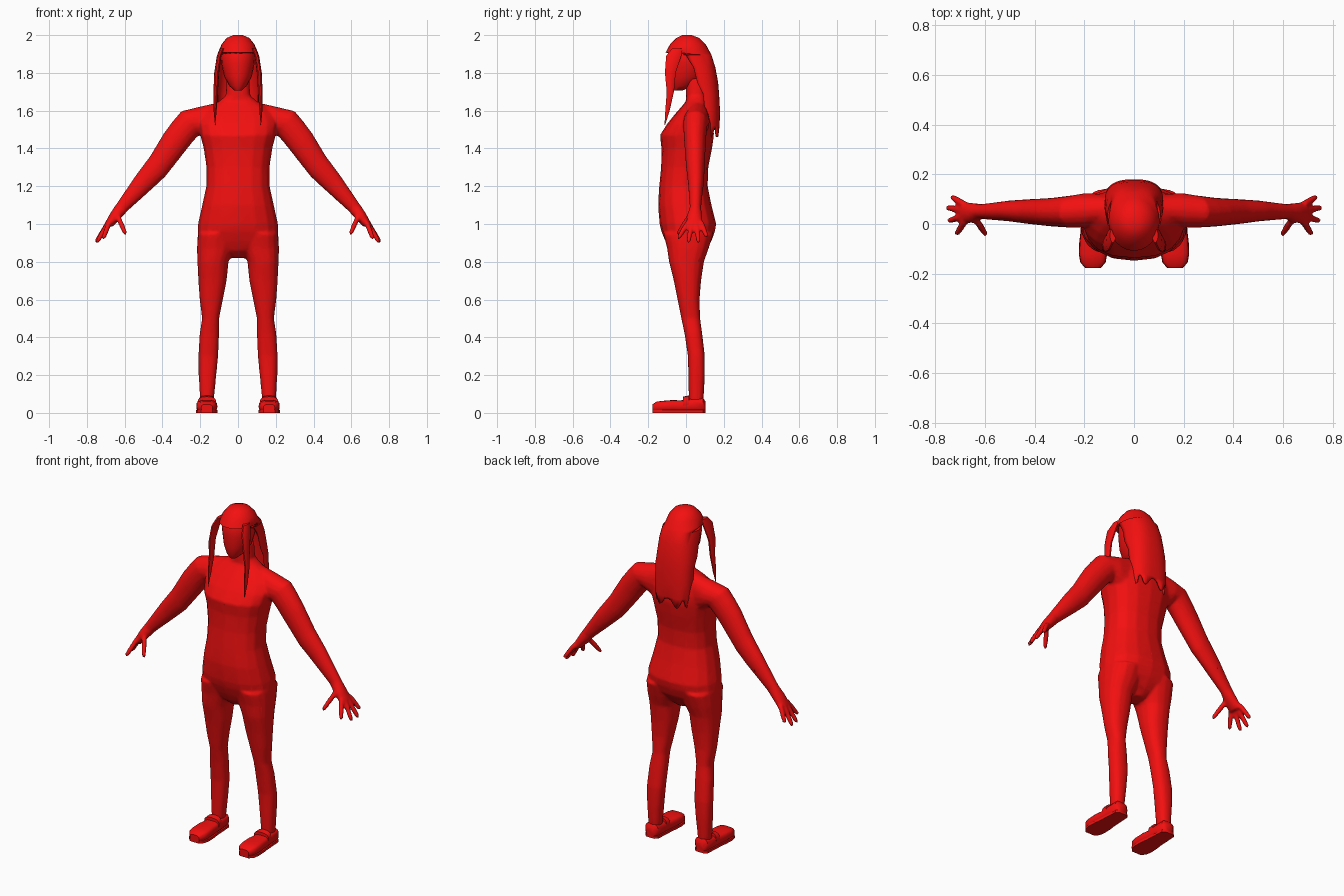
import bpy, bmesh
from math import sin, cos, pi, radians
from mathutils import Vector as V

red = bpy.data.materials.new("red")
red.diffuse_color = (0.9, 0.005, 0.005, 1)


def power(a, p):
    return abs(a) ** p * (1 if a >= 0 else -1)


def ring(c, u, v, n=16, p=0.85):
    """Rounded cross-section about c with half-axes u and v."""
    return [V(c) + V(u) * power(cos(2 * pi * i / n), p) + V(v) * power(sin(2 * pi * i / n), p)
            for i in range(n)]


def flat_ring(z, x0, x1, y0, y1, n=16, p=0.85):
    return ring(((x0 + x1) / 2, (y0 + y1) / 2, z), ((x1 - x0) / 2, 0, 0), (0, (y1 - y0) / 2, 0), n, p)


def loft(bm, rings, closed=True, caps=True, side=1):
    rows = [[bm.verts.new((side * c.x, c.y, c.z)) for c in r] for r in rings]
    n = len(rows[0])
    for a, b in zip(rows, rows[1:]):
        for i in range(n if closed else n - 1):
            j = (i + 1) % n
            bm.faces.new((a[i], a[j], b[j], b[i]))
    if caps:
        bm.faces.new(rows[0])
        bm.faces.new(rows[-1])


def tube(bm, a, b, r0, r1, side=1, n=8):
    a, b = V(a), V(b)
    d = (b - a).normalized()
    u = d.orthogonal().normalized()
    v = d.cross(u)
    parts = [(0, r0), (0.55, r0), (0.9, r1), (1, r1 * 0.5)]
    loft(bm, [ring(a.lerp(b, t), u * r, v * r, n, 1) for t, r in parts], side=side)


def finish(name, bm, mirror=False):
    bmesh.ops.recalc_face_normals(bm, faces=bm.faces)
    me = bpy.data.meshes.new(name)
    bm.to_mesh(me)
    bm.free()
    me.materials.append(red)
    ob = bpy.data.objects.new(name, me)
    bpy.context.collection.objects.link(ob)
    bpy.ops.object.select_all(action='DESELECT')
    bpy.context.view_layer.objects.active = ob
    ob.select_set(True)
    bpy.ops.object.shade_smooth_by_angle(angle=radians(45))
    if mirror:
        ob.modifiers.new("mirror", 'MIRROR')
    return ob


# Body: torso and neck (z, half width, front y, back y)
bm = bmesh.new()
torso = [(0.82, 0.04, -0.04, 0.06), (0.86, 0.10, -0.085, 0.10), (0.91, 0.19, -0.11, 0.135),
         (0.96, 0.214, -0.13, 0.153), (1.0, 0.212, -0.14, 0.16), (1.1, 0.19, -0.148, 0.135),
         (1.2, 0.168, -0.142, 0.115), (1.3, 0.167, -0.132, 0.118), (1.4, 0.182, -0.13, 0.138),
         (1.47, 0.20, -0.138, 0.148), (1.53, 0.21, -0.10, 0.145), (1.58, 0.19, -0.06, 0.135),
         (1.62, 0.15, -0.025, 0.12), (1.65, 0.10, 0, 0.11), (1.68, 0.065, 0, 0.105), (1.77, 0.06, 0, 0.10)]
loft(bm, [flat_ring(z, -w, w, a, b) for z, w, a, b in torso])

# Legs (z, inner x, outer x, front y, back y)
legs = [(0.95, 0.01, 0.213, -0.12, 0.145), (0.87, 0.02, 0.217, -0.10, 0.12), (0.8, 0.05, 0.215, -0.09, 0.095),
        (0.7, 0.06, 0.21, -0.065, 0.08), (0.6, 0.08, 0.203, -0.045, 0.072), (0.5, 0.10, 0.19, -0.025, 0.075),
        (0.42, 0.10, 0.203, -0.008, 0.086), (0.3, 0.105, 0.21, 0.01, 0.10), (0.2, 0.115, 0.208, 0.012, 0.10),
        (0.05, 0.13, 0.2, 0.015, 0.092)]
# Arms and palms (upper x, z, lower x, z, front y, back y)
arms = [(0.10, 1.645, 0.12, 1.42, 0, 0.12), (0.20, 1.622, 0.19, 1.46, -0.015, 0.125),
        (0.30, 1.598, 0.205, 1.472, -0.015, 0.115), (0.345, 1.545, 0.24, 1.435, -0.013, 0.11),
        (0.39, 1.485, 0.275, 1.39, -0.01, 0.105), (0.465, 1.36, 0.385, 1.25, 0, 0.10),
        (0.54, 1.26, 0.455, 1.185, 0.01, 0.095), (0.645, 1.105, 0.583, 1.07, 0.02, 0.08),
        (0.675, 1.06, 0.62, 1.03, 0.005, 0.085), (0.705, 1.005, 0.667, 0.982, 0, 0.09)]
# Fingers and thumb (root, tip)
fingers = [((0.685, 0.08, 1.01), (0.735, 0.11, 0.93)), ((0.685, 0.055, 1.01), (0.755, 0.066, 0.90)),
           ((0.685, 0.032, 1.01), (0.748, 0.012, 0.90)), ((0.68, 0.012, 1.01), (0.715, -0.043, 0.92)),
           ((0.64, 0.025, 1.05), (0.595, -0.045, 0.945))]
for s in (1, -1):
    loft(bm, [flat_ring(*r) for r in legs], side=s)
    loft(bm, [ring(((a + c) / 2, (e + f) / 2, (b + d) / 2), ((a - c) / 2, 0, (b - d) / 2),
                   (0, (f - e) / 2, 0), p=1 if i else 0.85)
              for i, (a, b, c, d, e, f) in enumerate(arms)], side=s)
    for root, tip in fingers:
        tube(bm, root, tip, 0.0145, 0.012, s)
body = finish("body", bm)
m = body.modifiers.new("blend", 'REMESH')
m.mode, m.voxel_size, m.use_smooth_shade = 'VOXEL', 0.008, True
m = body.modifiers.new("soften", 'SMOOTH')
m.factor, m.iterations = 0.5, 4
m = body.modifiers.new("reduce", 'DECIMATE')
m.ratio = 0.3

# Head
bm = bmesh.new()
head = [(1.708, 0.02, -0.065, -0.015), (1.73, 0.045, -0.078, 0.04), (1.78, 0.073, -0.088, 0.09),
        (1.85, 0.088, -0.09, 0.11), (1.9, 0.09, -0.087, 0.115), (1.95, 0.07, -0.06, 0.08)]
loft(bm, [flat_ring(z, -w, w, a, b, 20, 1) for z, w, a, b in head])
finish("head", bm)

# Hair: full cap with straight fringe, then a curtain down the back
# (z, half width, centre y, half depth, half sweep in degrees)
hair = [(2.0, 0.025, 0.005, 0.025, 180), (1.985, 0.06, 0.01, 0.06, 180), (1.95, 0.088, 0.01, 0.095, 180),
        (1.908, 0.103, 0.01, 0.118, 180), (1.895, 0.107, 0.015, 0.12, 95), (1.83, 0.115, 0.04, 0.115, 90),
        (1.75, 0.118, 0.06, 0.11, 90), (1.69, 0.118, 0.09, 0.085, 90), (1.6, 0.116, 0.10, 0.08, 90),
        (1.52, 0.112, 0.115, 0.063, 90), (1.485, 0.10, 0.13, 0.045, 90)]
n = 24
rows = []
for k, (z, w, cy, d, sweep) in enumerate(hair):
    p = 1 if k < 4 else 0.8
    row = []
    for i in range(n + 1):
        t = radians(sweep) * (2 * i / n - 1)
        tips = 0.025 * cos(2 * pi * i / 8) if k == len(hair) - 1 else 0
        row.append(V((w * power(sin(t), p), cy + d * power(cos(t), p), z - tips)))
    rows.append(row)
bm = bmesh.new()
loft(bm, rows, closed=False, caps=False)
bmesh.ops.remove_doubles(bm, verts=bm.verts, dist=0.0005)
bmesh.ops.holes_fill(bm, edges=[e for e in bm.edges if e.is_boundary
                                and min(v.co.z for v in e.verts) > 1.99], sides=0)
ob = finish("hair", bm)
m = ob.modifiers.new("thickness", 'SOLIDIFY')
m.thickness, m.offset = 0.012, -1

# Long front strands (z, centre x, centre y, half x, half y)
strand = [(1.93, 0.085, -0.045, 0.012, 0.03), (1.89, 0.1, -0.065, 0.012, 0.042), (1.8, 0.113, -0.083, 0.013, 0.03),
          (1.7, 0.118, -0.083, 0.012, 0.02), (1.6, 0.121, -0.098, 0.008, 0.012), (1.525, 0.121, -0.112, 0.001, 0.002)]
bm = bmesh.new()
loft(bm, [ring((x, y, z), (a, 0, 0), (0, b, 0), 10, 1) for z, x, y, a, b in strand])
finish("hair_strands", bm, True)

# Shoes (y, half width, top z), with a strap across each instep
shoe = [(0.104, 0.025, 0.06), (0.09, 0.042, 0.08), (0.03, 0.046, 0.075), (-0.03, 0.049, 0.066),
        (-0.07, 0.054, 0.068), (-0.12, 0.056, 0.064), (-0.155, 0.05, 0.06), (-0.178, 0.03, 0.045)]
bm = bmesh.new()
loft(bm, [ring((0.165, y, h / 2 + 0.003), (w, 0, 0), (0, 0, h / 2 - 0.003), 16, 0.6) for y, w, h in shoe])
finish("shoes", bm, True)
bm = bmesh.new()
loft(bm, [ring((0.165, y, 0.05), (w, 0, 0), (0, 0, h), 16, 0.7)
          for y, w, h in [(0.015, 0.047, 0.042), (-0.015, 0.05, 0.036)]])
finish("shoe_straps", bm, True)

# Soles follow the shoe outline
outline = [(0.165 + s * w * 1.02, y) for s, rows in ((1, shoe), (-1, shoe[::-1])) for y, w, h in rows]
bm = bmesh.new()
loft(bm, [[V((x, y, z)) for x, y in outline] for z in (0, 0.014)])
finish("shoe_soles", bm, True)
